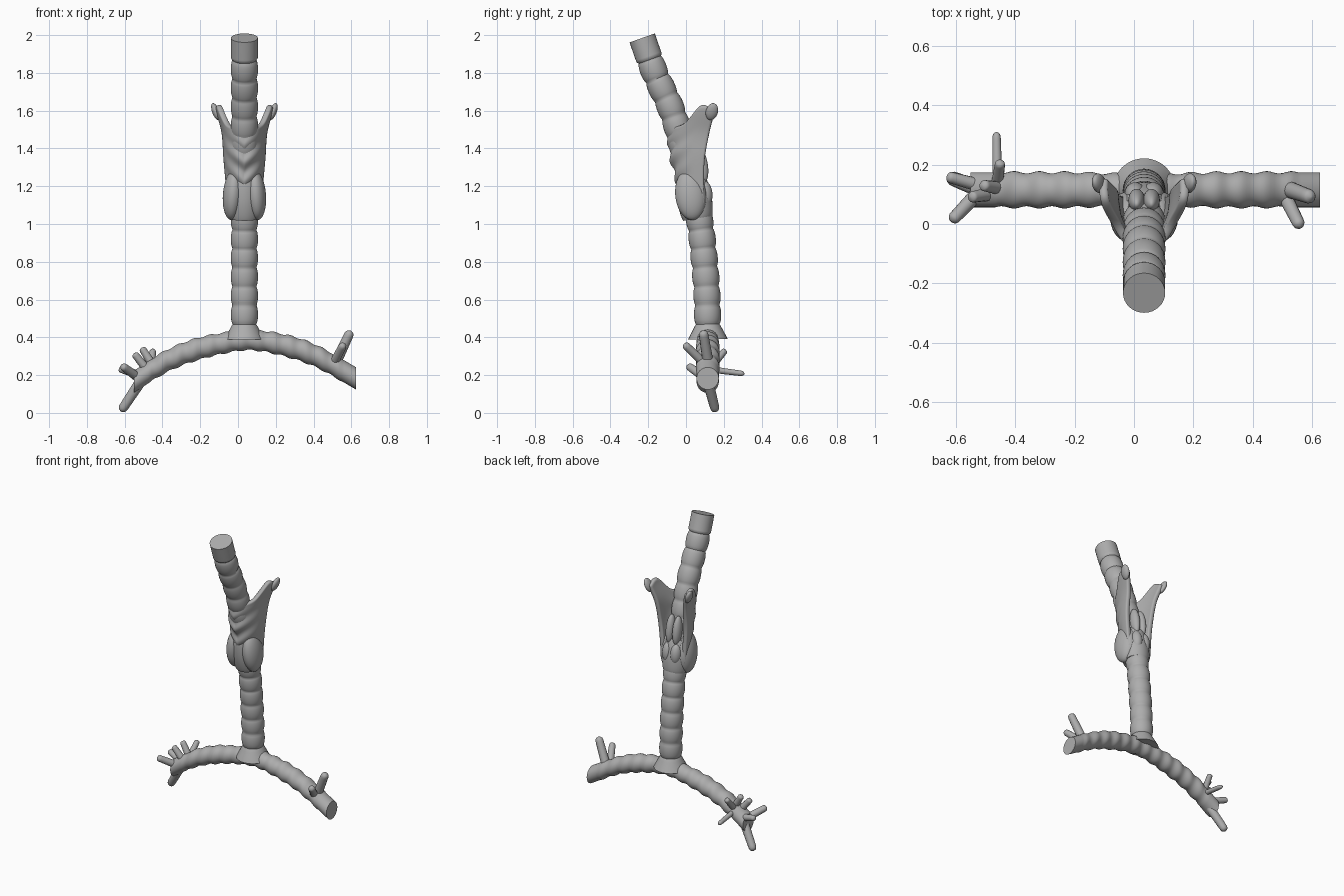
import bpy, bmesh
from math import sin, cos, pi, sqrt
from mathutils import Vector

cube = bpy.data.objects.get("Cube")
if cube:
    bpy.data.objects.remove(cube, do_unlink=True)

CX = 0.034  # midline of the windpipe
mat = bpy.data.materials.new("plain grey")
mat.use_nodes = True
GREY = (0.42, 0.42, 0.42, 1)
mat.diffuse_color = GREY
mat.node_tree.nodes["Principled BSDF"].inputs["Base Color"].default_value = GREY


def finish(name, bm, angle=0.9):
    bmesh.ops.recalc_face_normals(bm, faces=bm.faces[:])
    me = bpy.data.meshes.new(name)
    bm.to_mesh(me)
    bm.free()
    ob = bpy.data.objects.new(name, me)
    bpy.context.collection.objects.link(ob)
    me.materials.append(mat)
    bpy.ops.object.select_all(action='DESELECT')
    ob.select_set(True)
    bpy.context.view_layer.objects.active = ob
    bpy.ops.object.shade_smooth_by_angle(angle=angle)
    return ob


def spline(pts, t):
    """Smooth curve through pts, t from 0 to 1."""
    n = len(pts) - 1
    f = min(max(t, 0), 1) * n
    i = min(int(f), n - 1)
    u = f - i
    p = [Vector(pts[min(max(k, 0), n)]) for k in range(i - 1, i + 3)]
    return 0.5 * (2 * p[1] + (p[2] - p[0]) * u
                  + (2 * p[0] - 5 * p[1] + 4 * p[2] - p[3]) * u * u
                  + (3 * p[1] - p[0] - 3 * p[2] + p[3]) * u ** 3)


def sweep(name, pts, radius, steps, sides=32, axis=None):
    """Tube along pts; radius(t, centre) gives its size; axis fixes the ring plane."""
    bm = bmesh.new()
    rings = []
    for k in range(steps + 1):
        t = k / steps
        c = spline(pts, t)
        d = axis or (spline(pts, t + 0.01) - spline(pts, t - 0.01)).normalized()
        side = d.cross(Vector((0, 1, 0) if abs(d.y) < 0.8 else (1, 0, 0))).normalized()
        up = d.cross(side)
        r = radius(t, c)
        rings.append([bm.verts.new(c + r * (cos(a) * side + sin(a) * up))
                      for a in (2 * pi * j / sides for j in range(sides))])
    for a, b in zip(rings, rings[1:]):
        for j in range(sides):
            m = (j + 1) % sides
            bm.faces.new((a[j], a[m], b[m], b[j]))
    bm.faces.new(rings[0])
    bm.faces.new(rings[-1])
    return finish(name, bm)


# Ringed windpipe, smooth at the top and flaring into the fork
def pipe_radius(t, c):
    if c.z > 1.87:
        return 0.071
    bulge = 0.061 + 0.011 * sqrt(abs(sin(pi * (c.z - 0.47) / 0.1)))
    return bulge + 0.05 * max(0, (0.47 - c.z) / 0.1) ** 1.5


sweep("windpipe", [(CX, y, z) for y, z in (
    (-0.232, 1.985), (-0.165, 1.8), (-0.075, 1.6), (-0.015, 1.4), (0.035, 1.2),
    (0.075, 1.0), (0.098, 0.8), (0.112, 0.6), (0.116, 0.39))], pipe_radius, 180)

# Arched pair of lower branches with cut ends
sweep("lower_branches", [(x, 0.115, z) for x, z in (
    (-0.55, 0.165), (-0.38, 0.273), (-0.2, 0.342), (0.03, 0.384),
    (0.2, 0.368), (0.4, 0.307), (0.626, 0.182))],
    lambda t, c: 0.052 + 0.007 * min(1, abs(c.x - CX) * 4)
    + 0.004 * sin(c.x * 2 * pi / 0.085) * (abs(c.x - 0.04) < 0.5),
    120, axis=Vector((1, 0, 0)))


# Small side twigs with rounded tips
def twig(name, base, tip, r):
    sweep(name, [base, tip],
          lambda t, c: r * 1.15 * (1 - 0.2 * t) * sqrt(max(0.01, 1 - max(0, (t - 0.82) / 0.18) ** 2)),
          20, 12)


twigs = (
    ((-0.5, 0.11, 0.19), (-0.62, 0.157, 0.008), 0.026),
    ((-0.52, 0.11, 0.18), (-0.615, 0.01, 0.25), 0.022),
    ((-0.52, 0.13, 0.2), (-0.63, 0.16, 0.235), 0.02),
    ((-0.46, 0.13, 0.23), (-0.463, 0.31, 0.207), 0.015),
    ((-0.49, 0.1, 0.24), (-0.55, 0.09, 0.315), 0.02),
    ((-0.45, 0.12, 0.25), (-0.51, 0.13, 0.345), 0.02),
    ((-0.46, 0.14, 0.25), (-0.45, 0.21, 0.335), 0.018),
    ((0.51, 0.12, 0.25), (0.597, 0.09, 0.435), 0.026),
    ((0.5, 0.11, 0.25), (0.56, -0.01, 0.365), 0.022),
)
for i, (base, tip, r) in enumerate(twigs):
    twig("twig_%d" % (i + 1), base, tip, r)


# Shield around the voice box: open at the back, horns at the upper corners
def shield_point(s, v):
    a = abs(s)
    top = spline([(1.485, 0, 0), (1.505, 0, 0), (1.515, 0, 0), (1.54, 0, 0),
                  (1.63, 0, 0), (1.60, 0, 0)], a).x
    low = 1.16 - 0.06 * a
    z = low + (top - low) * v
    h = (z - 1.08) / 0.54
    # half width, front and back of the section at this height
    w, front, back = spline([(0.09, -0.035, 0.1), (0.1, -0.05, 0.095),
                             (0.112, -0.083, 0.1), (0.122, -0.1, 0.125),
                             (0.155, -0.1, 0.158)], h)
    ridge = 0.009 * sin(2 * pi * (z - 0.13 * a) / 0.1) * max(0, 1 - a * 1.3) * min(1, 4 * (1 - v))
    ang = s * pi / 2
    return Vector((CX + (w + ridge) * sin(ang), back - (back - front + ridge) * cos(ang), z))


bm = bmesh.new()
NU, NV = 48, 28
grid = [[bm.verts.new(shield_point(2 * i / NU - 1, j / NV)) for j in range(NV + 1)]
        for i in range(NU + 1)]
for i in range(NU):
    for j in range(NV):
        bm.faces.new((grid[i][j], grid[i + 1][j], grid[i + 1][j + 1], grid[i][j + 1]))
shield = finish("throat_shield", bm, 3.1)
thick = shield.modifiers.new("thickness", 'SOLIDIFY')
thick.thickness = 0.03
thick.offset = -1
soft = shield.modifiers.new("rounding", 'SUBSURF')
soft.levels = soft.render_levels = 1


def blob(name, centre, size, tilt=0, lean=0):
    bm = bmesh.new()
    bmesh.ops.create_uvsphere(bm, u_segments=32, v_segments=20, radius=1)
    ob = finish(name, bm, 3.1)
    ob.location, ob.scale, ob.rotation_euler = centre, size, (tilt, lean, 0)


# Horn tips, side muscles and the small back cartilages, mirrored about the midline
for side, label in ((1, "left"), (-1, "right")):
    blob(label + "_horn_tip", (CX + side * 0.152, 0.137, 1.595), (0.019, 0.032, 0.048), -0.25, side * 0.35)
    blob(label + "_side_muscle", (CX + side * 0.06, 0.025, 1.155), (0.054, 0.082, 0.135), 0.1, side * -0.08)
    blob(label + "_back_cartilage", (CX + side * 0.025, 0.08, 1.31), (0.028, 0.036, 0.095), 0.15)
    blob(label + "_back_knob", (CX + side * 0.03, 0.1, 1.16), (0.036, 0.04, 0.07), 0.1)

# Ring at the foot of the voice box
sweep("base_ring", [(CX, 0.025, 1.24), (CX, 0.045, 1.13), (CX, 0.062, 1.03)],
      lambda t, c: 0.078 + 0.014 * sin(pi * t), 24)
